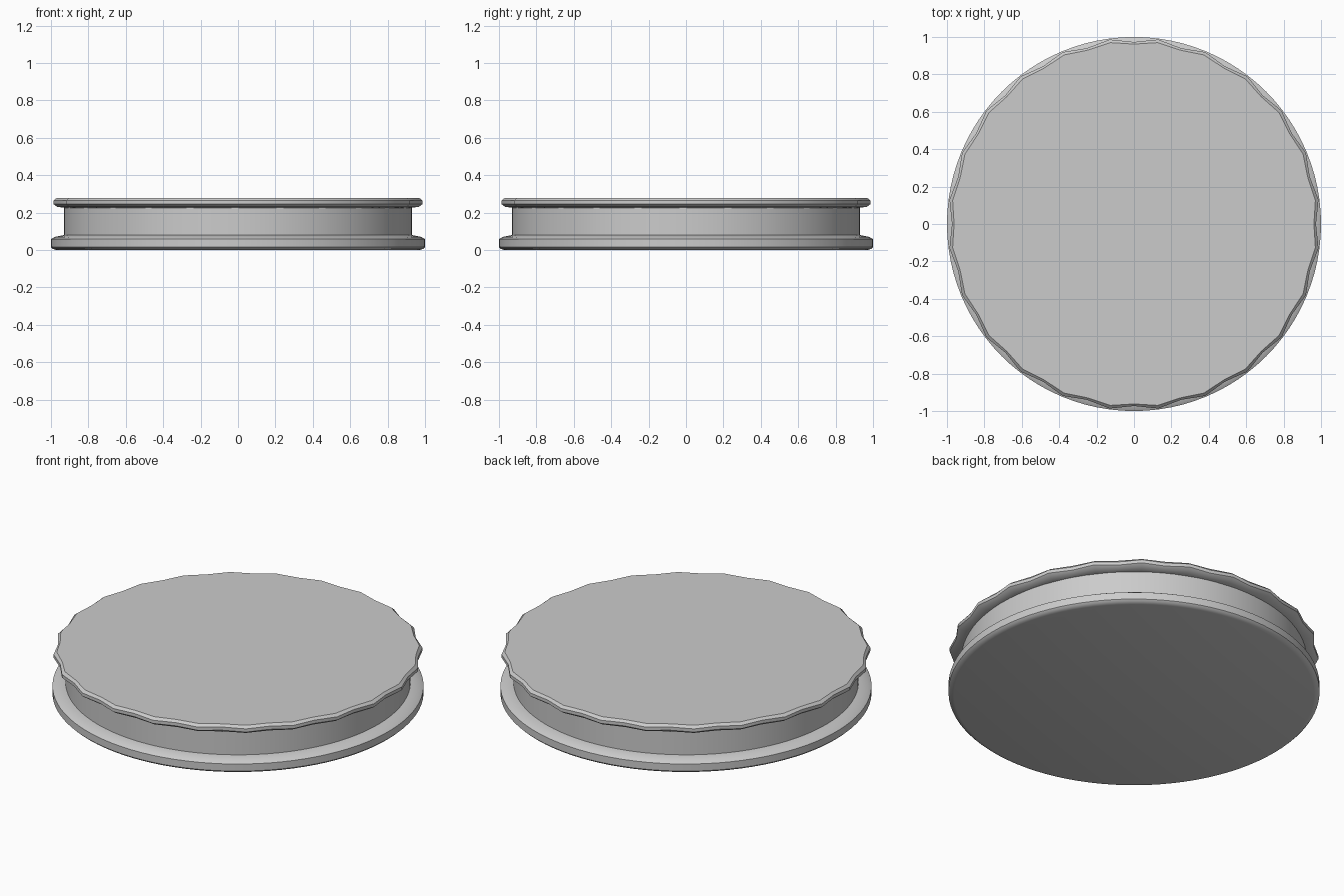
import bpy, bmesh, math

cube = bpy.data.objects.get("Cube")
if cube:
    bpy.data.objects.remove(cube, do_unlink=True)

grey = bpy.data.materials.new("light grey")
grey.use_nodes = True
grey.diffuse_color = (0.6, 0.6, 0.6, 1)
grey.node_tree.nodes["Principled BSDF"].inputs["Base Color"].default_value = (0.6, 0.6, 0.6, 1)


def lathe(name, profile, sides):
    """Closed solid from (tip radius, valley radius, height) rings, bottom to top."""
    bm = bmesh.new()
    rings = []
    for tip, valley, z in profile:
        ring = []
        for i in range(sides):
            a = math.tau * i / sides
            r = tip if i % 2 else valley
            ring.append(bm.verts.new((r * math.cos(a), r * math.sin(a), z)))
        rings.append(ring)
    for low, high in zip(rings, rings[1:]):
        for i in range(sides):
            j = (i + 1) % sides
            bm.faces.new((low[i], low[j], high[j], high[i]))
    bm.faces.new(rings[0][::-1])
    bm.faces.new(rings[-1])
    mesh = bpy.data.meshes.new(name)
    bm.to_mesh(mesh)
    bm.free()
    mesh.materials.append(grey)
    obj = bpy.data.objects.new(name, mesh)
    bpy.context.collection.objects.link(obj)
    bpy.ops.object.select_all(action='DESELECT')
    obj.select_set(True)
    bpy.context.view_layer.objects.active = obj
    bpy.ops.object.shade_smooth_by_angle(angle=math.radians(30))
    return obj


def round_profile(points):
    return [(r, r, z) for r, z in points]


# Round base flange with bevelled rims
lathe("base_flange", round_profile([(0.97, 0), (0.99, 0.006), (1, 0.016),
                                    (1, 0.058), (0.98, 0.07), (0.93, 0.08)]), 96)

# Straight recessed neck
lathe("neck", round_profile([(0.93, 0.07), (0.93, 0.24)]), 96)

# Scalloped top flange: 24 tips with shallow valleys between them
lathe("scalloped_top", [(0.93, 0.925, 0.225), (0.975, 0.957, 0.231), (0.995, 0.973, 0.245),
                        (0.995, 0.973, 0.264), (0.978, 0.962, 0.278)], 48)
